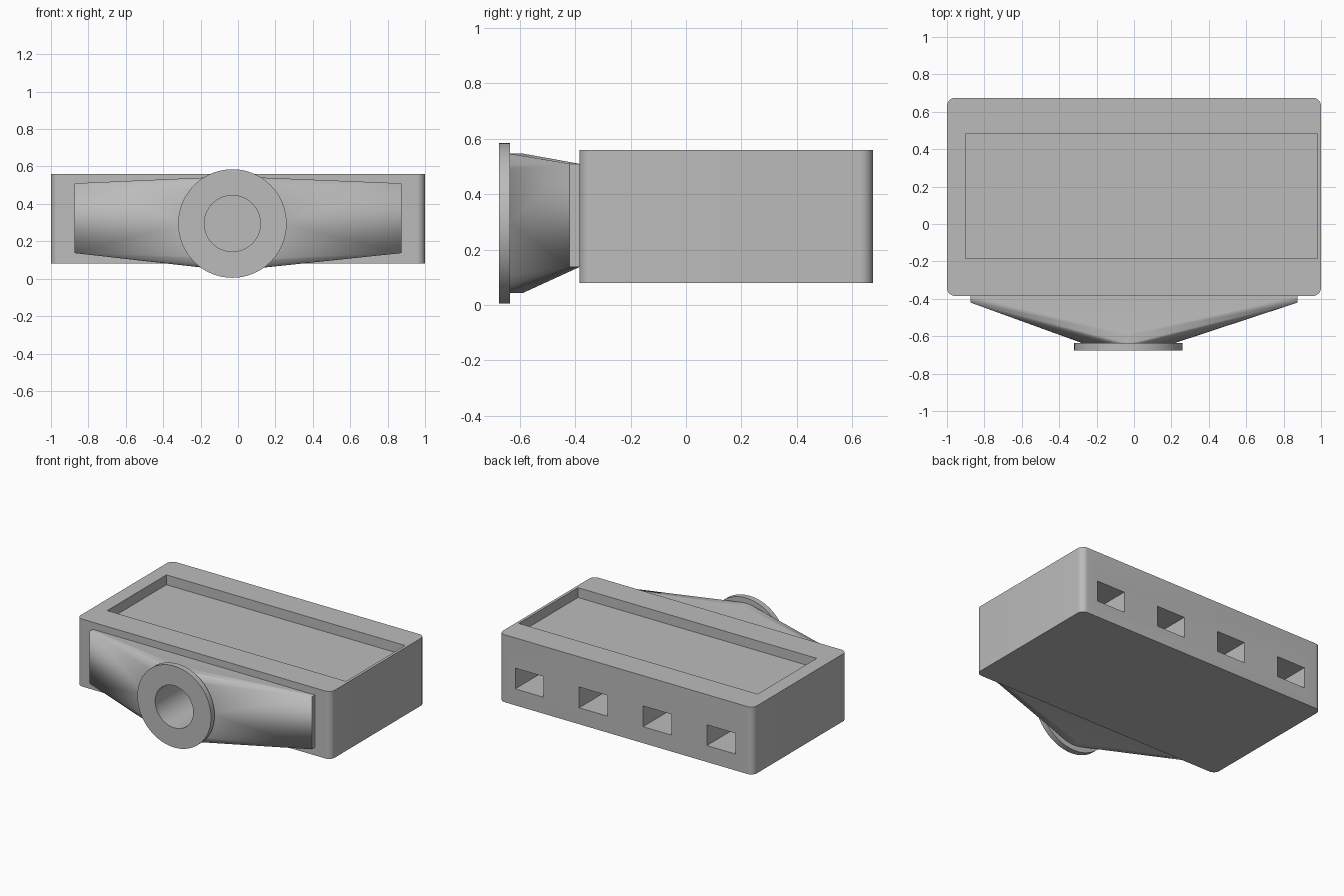
import bpy, bmesh, math
from mathutils import Matrix, Vector

if "Cube" in bpy.data.objects:
    bpy.data.objects.remove(bpy.data.objects["Cube"], do_unlink=True)

GREY = (0.5, 0.5, 0.5, 1.0)
mat = bpy.data.materials.new("plain grey")
mat.use_nodes = True
mat.diffuse_color = GREY
mat.node_tree.nodes["Principled BSDF"].inputs["Base Color"].default_value = GREY

PORT_X, PORT_Z = -0.03, 0.295   # axis of the round inlet
BODY_FRONT, BODY_BACK = -0.385, 0.675


def finish(bm, name):
    bmesh.ops.recalc_face_normals(bm, faces=bm.faces)
    mesh = bpy.data.meshes.new(name)
    bm.to_mesh(mesh)
    bm.free()
    mesh.materials.append(mat)
    obj = bpy.data.objects.new(name, mesh)
    bpy.context.collection.objects.link(obj)
    return obj


def add_box(bm, low, high):
    low, high = Vector(low), Vector(high)
    m = Matrix.Translation((low + high) / 2) @ Matrix.Diagonal((*(high - low), 1))
    bmesh.ops.create_cube(bm, size=1, matrix=m)


def add_disc(bm, radius, y0, y1):
    m = Matrix.Translation((PORT_X, (y0 + y1) / 2, PORT_Z)) @ Matrix.Rotation(math.pi / 2, 4, "X")
    bmesh.ops.create_cone(bm, cap_ends=True, segments=96, radius1=radius,
                          radius2=radius, depth=abs(y1 - y0), matrix=m)


def cut(obj, cutter):
    mod = obj.modifiers.new("cut", "BOOLEAN")
    mod.operation = "DIFFERENCE"
    mod.solver = "EXACT"
    mod.object = cutter
    bpy.context.view_layer.objects.active = obj
    bpy.ops.object.modifier_apply(modifier=mod.name)


# Main body with rounded vertical corners
bm = bmesh.new()
add_box(bm, (-1, BODY_FRONT, 0.08), (1, BODY_BACK, 0.56))
upright = [e for e in bm.edges if abs(e.verts[0].co.z - e.verts[1].co.z) > 0.1]
bmesh.ops.bevel(bm, geom=upright, offset=0.045, segments=10, profile=0.5, affect="EDGES")
body = finish(bm, "body")

# Shallow tray in the top and four deep slots in the back
bm = bmesh.new()
add_box(bm, (-0.9, -0.185, 0.49), (0.98, 0.48, 0.7))
for i in range(4):
    x = 0.76 - i * 0.503
    add_box(bm, (x - 0.112, 0.1, 0.197), (x + 0.112, 0.8, 0.345))
pockets = finish(bm, "pocket_cutter")

# Funnel: hull from a rectangular plate to a round collar
bm = bmesh.new()
add_box(bm, (-0.875, -0.42, 0.137), (0.875, BODY_FRONT, 0.51))
add_disc(bm, 0.252, -0.635, -0.59)
hull = bmesh.ops.convex_hull(bm, input=bm.verts[:])
spare = {g for g in hull["geom_interior"] + hull["geom_unused"]
         if isinstance(g, bmesh.types.BMVert)}
bmesh.ops.delete(bm, geom=list(spare), context="VERTS")
outer = {g for g in hull["geom"] if isinstance(g, bmesh.types.BMFace)}
inner = [f for f in bm.faces if f not in outer]
bmesh.ops.delete(bm, geom=inner, context="FACES")
bmesh.ops.dissolve_limit(bm, angle_limit=0.002, verts=bm.verts[:], edges=bm.edges[:])
funnel = finish(bm, "funnel")

# Round flange at the inlet
bm = bmesh.new()
add_disc(bm, 0.29, -0.675, -0.635)
flange = finish(bm, "flange")

# Blind bore through flange and funnel into the body
bm = bmesh.new()
add_disc(bm, 0.15, -0.8, -0.2)
bore = finish(bm, "bore_cutter")

cut(body, pockets)
for part in (body, funnel, flange):
    cut(part, bore)
for cutter in (pockets, bore):
    bpy.data.objects.remove(cutter, do_unlink=True)

bpy.ops.object.select_all(action="DESELECT")
for part in (body, funnel, flange):
    part.select_set(True)
bpy.context.view_layer.objects.active = body
bpy.ops.object.shade_smooth_by_angle(angle=math.radians(25))
